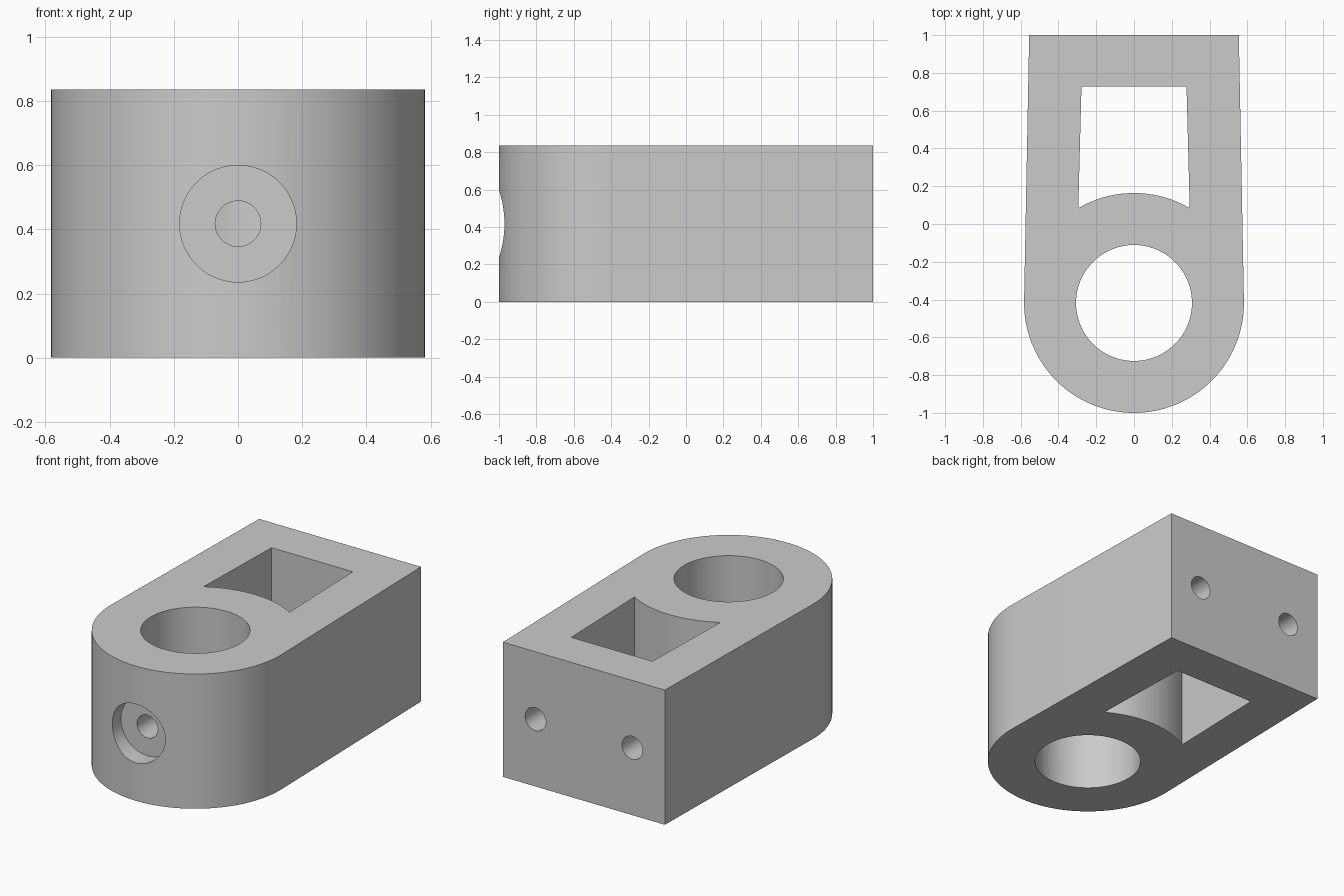
import bpy, bmesh
from math import pi, sin, cos, asin, atan2, hypot
from mathutils import Matrix

cube = bpy.data.objects.get("Cube")
if cube:
    bpy.data.objects.remove(cube, do_unlink=True)

HEIGHT = 0.835
MID = HEIGHT / 2
CENTRE_Y = -0.418      # axis shared by the rounded end, the bore and the pocket arc
RADIUS = 0.582

grey = bpy.data.materials.new("plain_grey")
grey.use_nodes = True
colour = (0.6, 0.6, 0.6, 1)
grey.diffuse_color = colour
grey.node_tree.nodes["Principled BSDF"].inputs["Base Color"].default_value = colour


def make_object(name, bm):
    bmesh.ops.recalc_face_normals(bm, faces=bm.faces[:])
    mesh = bpy.data.meshes.new(name)
    bm.to_mesh(mesh)
    bm.free()
    mesh.materials.append(grey)
    obj = bpy.data.objects.new(name, mesh)
    bpy.context.collection.objects.link(obj)
    return obj


def prism(name, outline, bottom, top):
    """Extrude a closed outline upwards."""
    bm = bmesh.new()
    face = bm.faces.new([bm.verts.new((x, y, bottom)) for x, y in outline])
    grown = bmesh.ops.extrude_face_region(bm, geom=[face])["geom"]
    bmesh.ops.translate(bm, vec=(0, 0, top - bottom),
                        verts=[g for g in grown if isinstance(g, bmesh.types.BMVert)])
    return make_object(name, bm)


def arc(start, end, steps):
    angles = [start + (end - start) * i / steps for i in range(steps + 1)]
    return [(RADIUS * cos(a), CENTRE_Y + RADIUS * sin(a)) for a in angles]


def drill(name, radius, x, y_start, y_end):
    """Cylinder cutter running front to back at mid height."""
    bm = bmesh.new()
    place = Matrix.Translation((x, (y_start + y_end) / 2, MID)) @ Matrix.Rotation(pi / 2, 4, 'X')
    bmesh.ops.create_cone(bm, cap_ends=True, segments=48, radius1=radius, radius2=radius,
                          depth=y_end - y_start, matrix=place)
    return make_object(name, bm)


# Body: square back tapering tangentially into a rounded front
half_back, length = 0.555, 1 - CENTRE_Y
tangent = asin(RADIUS / hypot(half_back, length)) - atan2(half_back, length)
outline = [(half_back, 1), (-half_back, 1)] + arc(pi - tangent, 2 * pi + tangent, 64)
body = prism("clamp_body", outline, 0, HEIGHT)

# Pocket: tapered sides, with a front wall concentric with the bore
side = asin(0.295 / RADIUS)
pocket = [(0.278, 0.727), (-0.278, 0.727)] + arc(pi / 2 + side, pi / 2 - side, 24)
cutters = [prism("pocket_cutter", pocket, -0.1, HEIGHT + 0.1)]

# Vertical bore
bm = bmesh.new()
bmesh.ops.create_cone(bm, cap_ends=True, segments=80, radius1=0.307, radius2=0.307, depth=2,
                      matrix=Matrix.Translation((0, CENTRE_Y, MID)))
cutters.append(make_object("bore_cutter", bm))

# Front counterbore and screw hole, then the blind holes in the back
cutters.append(drill("counterbore_cutter", 0.182, 0, -1.2, -0.887))
cutters.append(drill("screw_hole_cutter", 0.071, 0, -1.1, CENTRE_Y))
for x in (-0.332, 0.332):
    cutters.append(drill("back_hole_cutter", 0.071, x, 0.74, 1.2))

bpy.context.view_layer.objects.active = body
body.select_set(True)
for cutter in cutters:
    cutter.hide_render = True
    cut = body.modifiers.new("cut", 'BOOLEAN')
    cut.operation = 'DIFFERENCE'
    cut.solver = 'EXACT'
    cut.object = cutter
    bpy.ops.object.modifier_apply(modifier=cut.name)
    bpy.data.objects.remove(cutter, do_unlink=True)

bpy.ops.object.shade_smooth_by_angle(angle=pi / 6)
